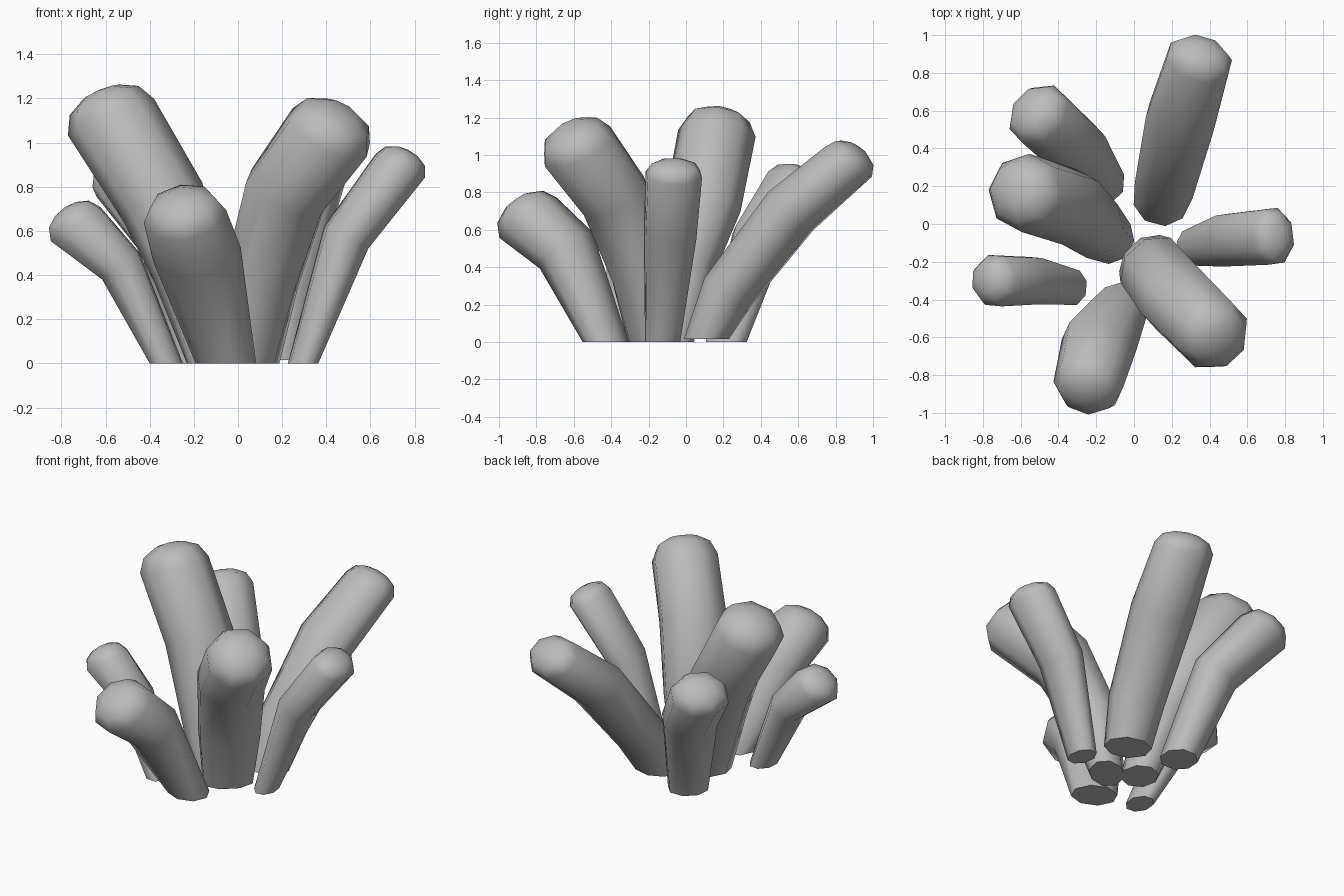
import bpy, bmesh, math
from mathutils import Vector

cube = bpy.data.objects.get("Cube")
if cube:
    bpy.data.objects.remove(cube)

grey = bpy.data.materials.new("stone_grey")
grey.use_nodes = True
colour = (0.5, 0.5, 0.5, 1)
grey.diffuse_color = colour
grey.node_tree.nodes["Principled BSDF"].inputs["Base Color"].default_value = colour

SIDES = 8
UP = Vector((0, 0, 1))


def add_ring(bm, centre, axis, side, width, depth):
    """Oval eight-sided ring square to the axis, widest across the lean."""
    side = (side - axis * side.dot(axis)).normalized()
    front = side.cross(axis)
    ring = []
    for i in range(SIDES):
        a = math.tau * (i + 0.5) / SIDES
        ring.append(bm.verts.new(centre + (front * math.cos(a) * depth
                                           + side * math.sin(a) * width) * 1.04))
    return ring


def finger(name, *stations):
    """Bent tube through (x, y, z, half width, half depth) stations, flat foot, blunt tip."""
    pts = [Vector(s[:3]) for s in stations]
    sizes = [s[3:] for s in stations]
    lean = pts[-1] - pts[0]
    side = UP.cross(lean).normalized()
    bm = bmesh.new()
    rings = [add_ring(bm, pts[0], UP, side, *sizes[0])]
    for i in range(1, len(pts) - 1):
        before = (pts[i] - pts[i - 1]).normalized()
        after = (pts[i + 1] - pts[i]).normalized()
        rings.append(add_ring(bm, pts[i], (before + after).normalized(), side, *sizes[i]))
    # Tip, tilted a little upward from the tube
    axis = ((pts[-1] - pts[-2]).normalized() + UP * 0.4).normalized()
    w, d = sizes[-1]
    for along, scale in ((0, 1), (0.4, 0.8), (0.6, 0.42)):
        rings.append(add_ring(bm, pts[-1] + axis * d * along, axis, side, w * scale, d * scale))
    for low, high in zip(rings, rings[1:]):
        for i in range(SIDES):
            j = (i + 1) % SIDES
            bm.faces.new((low[i], low[j], high[j], high[i]))
    apex = bm.verts.new(pts[-1] + axis * d * 0.66)
    for i in range(SIDES):
        bm.faces.new((rings[-1][i], rings[-1][(i + 1) % SIDES], apex))
    foot = bm.faces.new(rings[0][::-1])
    for f in bm.faces:
        f.smooth = f is not foot
    for e in foot.edges:
        e.smooth = False
    mesh = bpy.data.meshes.new(name)
    bm.to_mesh(mesh)
    bm.free()
    mesh.materials.append(grey)
    obj = bpy.data.objects.new(name, mesh)
    bpy.context.collection.objects.link(obj)


# Cluster of seven fingers leaning outward
finger("tall_right_finger", (-.115, -.085, 0, .125, .11), (-.22, -.01, .42, .17, .16),
       (-.34, .09, .73, .2, .19), (-.575, .165, 1.115, .2, .205))
finger("tall_left_finger", (.055, -.185, 0, .15, .1), (.1, -.235, .36, .185, .155),
       (.22, -.385, .78, .2, .185), (.415, -.58, 1.045, .195, .205))
finger("back_left_finger", (.14, .11, .015, .14, .115), (.17, .225, .27, .165, .14),
       (.25, .56, .70, .19, .152), (.345, .87, .965, .175, .142))
finger("back_right_finger", (-.165, .215, 0, .118, .11), (-.30, .39, .55, .165, .135),
       (-.505, .58, .835, .172, .155))
finger("front_finger", (-.055, -.43, 0, .135, .115), (-.185, -.64, .49, .2, .16),
       (-.24, -.845, .665, .182, .18))
finger("small_right_finger", (-.325, -.335, 0, .095, .075), (-.53, -.30, .44, .128, .105),
       (-.735, -.3, .63, .138, .138))
finger("small_left_finger", (.295, -.125, 0, .095, .067), (.49, -.085, .57, .142, .11),
       (.735, -.065, .895, .152, .122))
